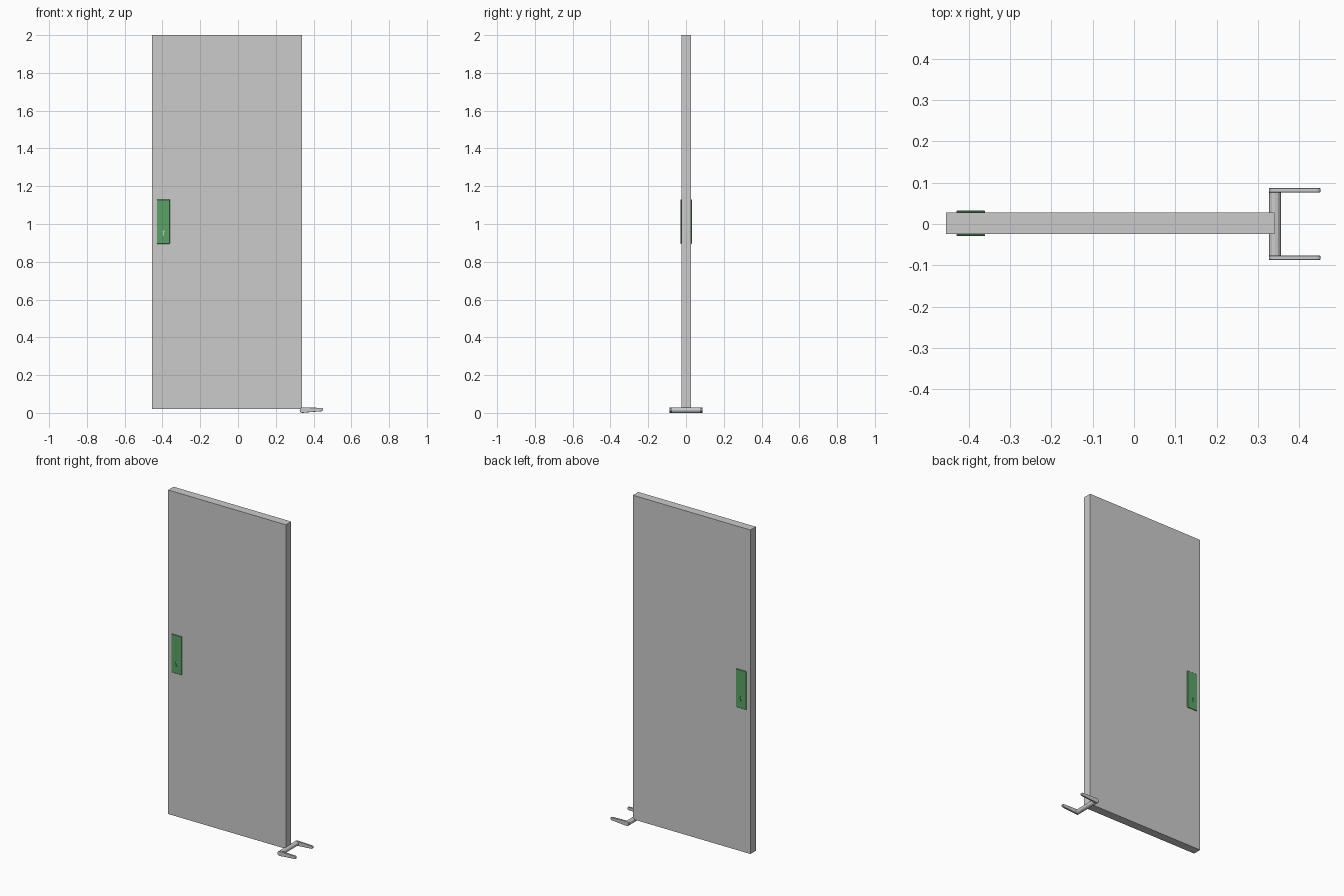
import bpy, bmesh
from math import pi, sin, cos

if "Cube" in bpy.data.objects:
    bpy.data.objects.remove(bpy.data.objects["Cube"])


def material(name, color):
    m = bpy.data.materials.new(name)
    m.diffuse_color = color
    m.use_nodes = True
    m.node_tree.nodes["Principled BSDF"].inputs["Base Color"].default_value = m.diffuse_color
    return m


def extrude_xz(name, pts, y0, y1, mat=None):
    """Solid made from an outline in the xz plane, running from y0 to y1."""
    bm = bmesh.new()
    face = bm.faces.new([bm.verts.new((x, y0, z)) for x, z in pts])
    ext = bmesh.ops.extrude_face_region(bm, geom=[face])
    verts = [v for v in ext["geom"] if isinstance(v, bmesh.types.BMVert)]
    bmesh.ops.translate(bm, verts=verts, vec=(0, y1 - y0, 0))
    bmesh.ops.recalc_face_normals(bm, faces=bm.faces)
    me = bpy.data.meshes.new(name)
    bm.to_mesh(me)
    bm.free()
    ob = bpy.data.objects.new(name, me)
    bpy.context.collection.objects.link(ob)
    if mat:
        me.materials.append(mat)
    return ob


def arc(cx, cz, r, a0, a1, n):
    steps = [a0 + (a1 - a0) * i / n for i in range(n + 1)]
    return [(cx + r * cos(a), cz + r * sin(a)) for a in steps]


def rect(x0, x1, z0, z1):
    return [(x0, z0), (x1, z0), (x1, z1), (x0, z1)]


green = material("plate_green", (0.1, 0.36, 0.13, 1))
MID = 0.0015  # y of the door's middle plane

# Door panel
extrude_xz("door_panel", rect(-0.455, 0.34, 0.02, 2.0), MID - 0.026, MID + 0.026)

# Keyhole outline: round top with a flared slot
kx, kz = -0.395, 0.961
keyhole = arc(kx, kz, 0.006, -pi * 0.35, pi * 1.35, 10)
keyhole += [(kx - 0.004, kz - 0.021), (kx + 0.004, kz - 0.021)]
cutter = extrude_xz("keyhole_cutter", keyhole, -0.1, 0.1)
cutter.hide_render = True
cutter.hide_viewport = True

# Lock plates on both faces, with a small bevel and a keyhole cut through
for side, tag in ((-1, "front"), (1, "back")):
    plate = extrude_xz(tag + "_lock_plate", rect(-0.43, -0.36, 0.895, 1.13),
                       MID + side * 0.0255, MID + side * 0.031, green)
    bevel = plate.modifiers.new("bevel", "BEVEL")
    bevel.width = 0.002
    bevel.segments = 1
    cut = plate.modifiers.new("keyhole", "BOOLEAN")
    cut.operation = "DIFFERENCE"
    cut.solver = "EXACT"
    cut.object = cutter

# Handle lying at the foot of the door: spindle and two tapering levers
hx, hz, hr = 0.341, 0.0145, 0.0145
extrude_xz("handle_spindle", arc(hx, hz, hr, 0, 2 * pi * 11 / 12, 11), -0.0765, 0.0765)
lever = arc(hx, hz, hr, pi / 2, pi * 3 / 2, 8)
lever += [(0.37, 0.003)] + arc(0.442, 0.0175, 0.009, -pi / 2, pi / 2, 6) + [(0.37, 0.0285)]
for side, tag in ((-1, "front"), (1, "back")):
    ob = extrude_xz(tag + "_handle_lever", lever, side * 0.0765, side * 0.087)
    bevel = ob.modifiers.new("bevel", "BEVEL")
    bevel.width = 0.001
    bevel.segments = 1
